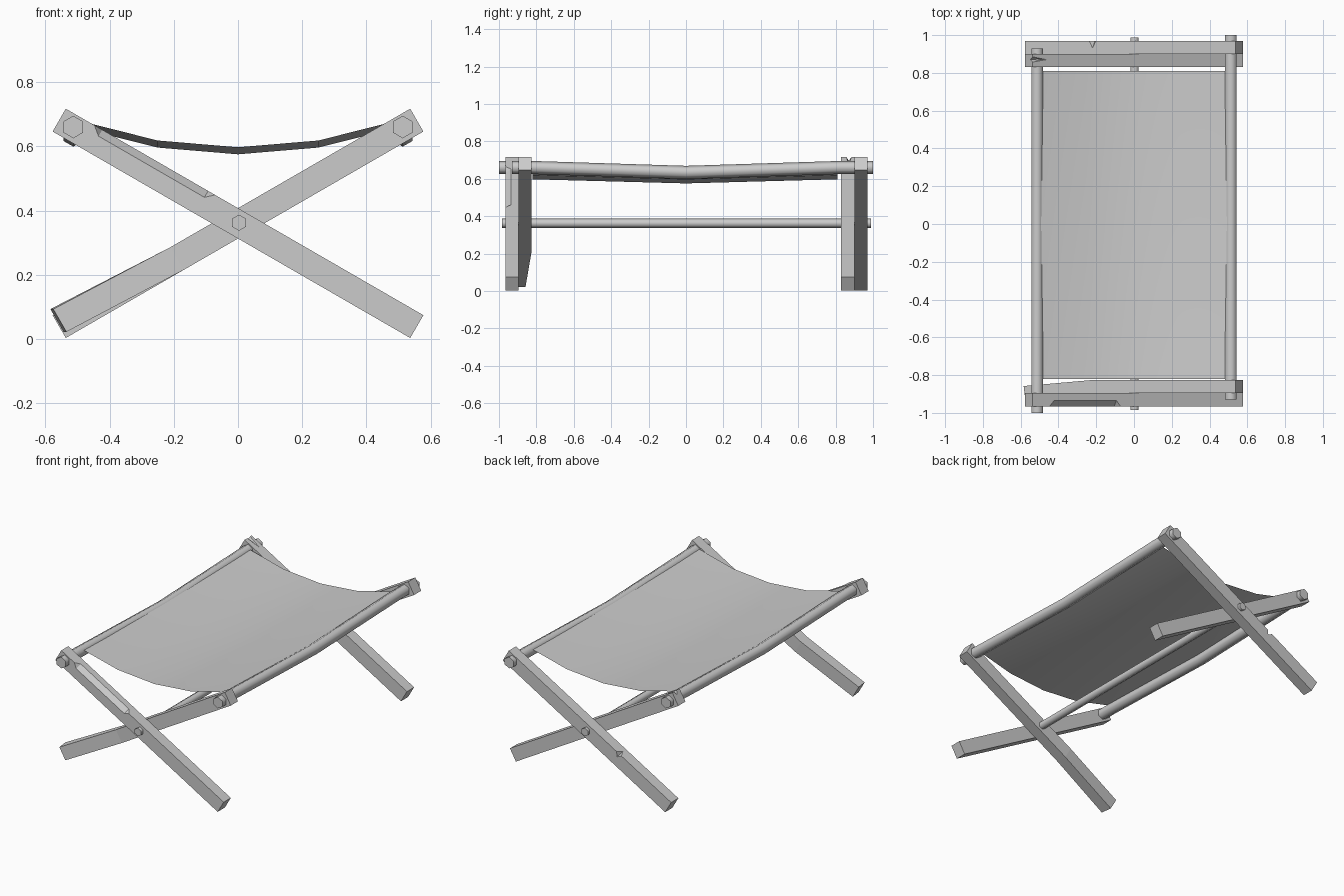
import bpy, bmesh, math
from mathutils import Vector

cube = bpy.data.objects.get("Cube")
if cube:
    bpy.data.objects.remove(cube, do_unlink=True)

grey = bpy.data.materials.new("plain_grey")
grey.use_nodes = True
colour = (0.6, 0.6, 0.6, 1)
grey.diffuse_color = colour
grey.node_tree.nodes["Principled BSDF"].inputs["Base Color"].default_value = colour

PIVOT = 0.36                 # height where the legs cross
HALF_LEN, HALF_W = 0.643, 0.041
COS, SIN = math.cos(math.radians(30)), math.sin(math.radians(30))


def add_object(name, bm):
    bmesh.ops.recalc_face_normals(bm, faces=bm.faces[:])
    mesh = bpy.data.meshes.new(name)
    bm.to_mesh(mesh)
    bm.free()
    mesh.materials.append(grey)
    obj = bpy.data.objects.new(name, mesh)
    bpy.context.collection.objects.link(obj)
    return obj


def loft(name, rings, closed=True):
    """Skin a series of rings; closed rings also get end caps."""
    bm = bmesh.new()
    loops = [[bm.verts.new(p) for p in ring] for ring in rings]
    n = len(loops[0])
    for a, b in zip(loops, loops[1:]):
        for i in range(n if closed else n - 1):
            j = (i + 1) % n
            bm.faces.new((a[i], a[j], b[j], b[i]))
    if closed:
        bm.faces.new(loops[0])
        bm.faces.new(loops[-1])
    return add_object(name, bm)


def smooth(obj):
    bpy.ops.object.select_all(action='DESELECT')
    obj.select_set(True)
    bpy.context.view_layer.objects.active = obj
    bpy.ops.object.shade_smooth_by_angle(angle=math.radians(65))


def on_leg(u, w, y, side):
    """Point from leg coordinates: u runs down the leg, w across it."""
    return Vector((side * (COS * u + SIN * w), y, PIVOT - SIN * u + COS * w))


def leg_ring(u, y, side):
    return [on_leg(u, w, y + dy, side) for w, dy in
            ((-HALF_W, -0.035), (HALF_W, -0.035), (HALF_W, 0.035), (-HALF_W, 0.035))]


def leg(name, y, side):
    return loft(name, [leg_ring(u, y, side) for u in (-HALF_LEN, 0.22, HALF_LEN)])


def cut(target, name, points, side):
    """Chip a convex piece out of a leg."""
    bm = bmesh.new()
    for u, w, y in points:
        bm.verts.new(on_leg(u, w, y, side))
    bmesh.ops.convex_hull(bm, input=bm.verts[:])
    cutter = add_object(name, bm)
    cutter.hide_render = True
    mod = target.modifiers.new("chip", 'BOOLEAN')
    mod.object = cutter
    mod.operation = 'DIFFERENCE'
    mod.solver = 'EXACT'
    bpy.context.view_layer.objects.active = target
    bpy.ops.object.modifier_apply(modifier=mod.name)
    bpy.data.objects.remove(cutter, do_unlink=True)


# Crossed legs at each end
front_outer = leg("front_outer_leg", -0.93, 1)
front_inner = leg("front_inner_leg", -0.86, -1)
back_inner = leg("back_inner_leg", 0.865, 1)
back_outer = leg("back_outer_leg", 0.935, -1)

# Warped foot of the front inner leg
for v in front_inner.data.vertices:
    if v.co.x < -0.45:
        front_face = v.co.y < -0.86
        v.co += Vector((0.002 if front_face else -0.007, -0.033, 0.019))

# Long chamfer on the front outer leg
wedge = [(-0.54, HALF_W, -0.965), (-0.106, HALF_W, -0.965)]
for u in (-0.512, -0.131):
    wedge += [(u, HALF_W, -0.935), (u, 0.018, -0.965)]
wedge += [(u, w + 0.01, y - 0.01) for u, w, y in wedge]
cut(front_outer, "chamfer_cutter", wedge, 1)

# Nick in the edge of the back outer leg
cut(back_outer, "nick_cutter",
    [(0.205, 0.045, 0.975), (0.255, 0.045, 0.975),
     (0.23, 0.045, 0.925), (0.23, 0.012, 0.975)], -1)

# Split in the upper end of the back inner leg
cut(back_inner, "split_cutter",
    [(-0.66, 0.06, 0.845), (-0.66, 0.06, 0.9),
     (-0.66, 0.012, 0.87), (-0.545, 0.045, 0.87)], 1)


# Six-sided rods: two sagging side rails and a straight pivot
def rod(name, x, z, radius, stations):
    rings = []
    for y, sag in stations:
        rings.append([(x + radius * math.sin(k * math.pi / 3), y,
                       z - sag + radius * math.cos(k * math.pi / 3)) for k in range(6)])
    smooth(loft(name, rings))


SAG, EDGE = 0.026, 0.82
for name, x, ends in (("right_rail", -0.513, (-1.0, 0.93)),
                      ("left_rail", 0.513, (-0.93, 1.0))):
    rod(name, x, 0.66, 0.035,
        [(ends[0], 0), (-EDGE, 0), (0, SAG), (EDGE, 0), (ends[1], 0)])
rod("pivot_rod", 0.003, 0.362, 0.025, [(-0.985, 0), (0.988, 0)])

# Sagging cloth slung between the rails
profile = [(-0.505, 0.682), (-0.25, 0.618), (0, 0.597), (0.25, 0.618), (0.505, 0.682)]
smooth(loft("cloth_seat",
            [[(x, y, z - sag) for x, z in profile]
             for y, sag in ((-EDGE, 0), (0, 0.022), (0.81, 0))], closed=False))
